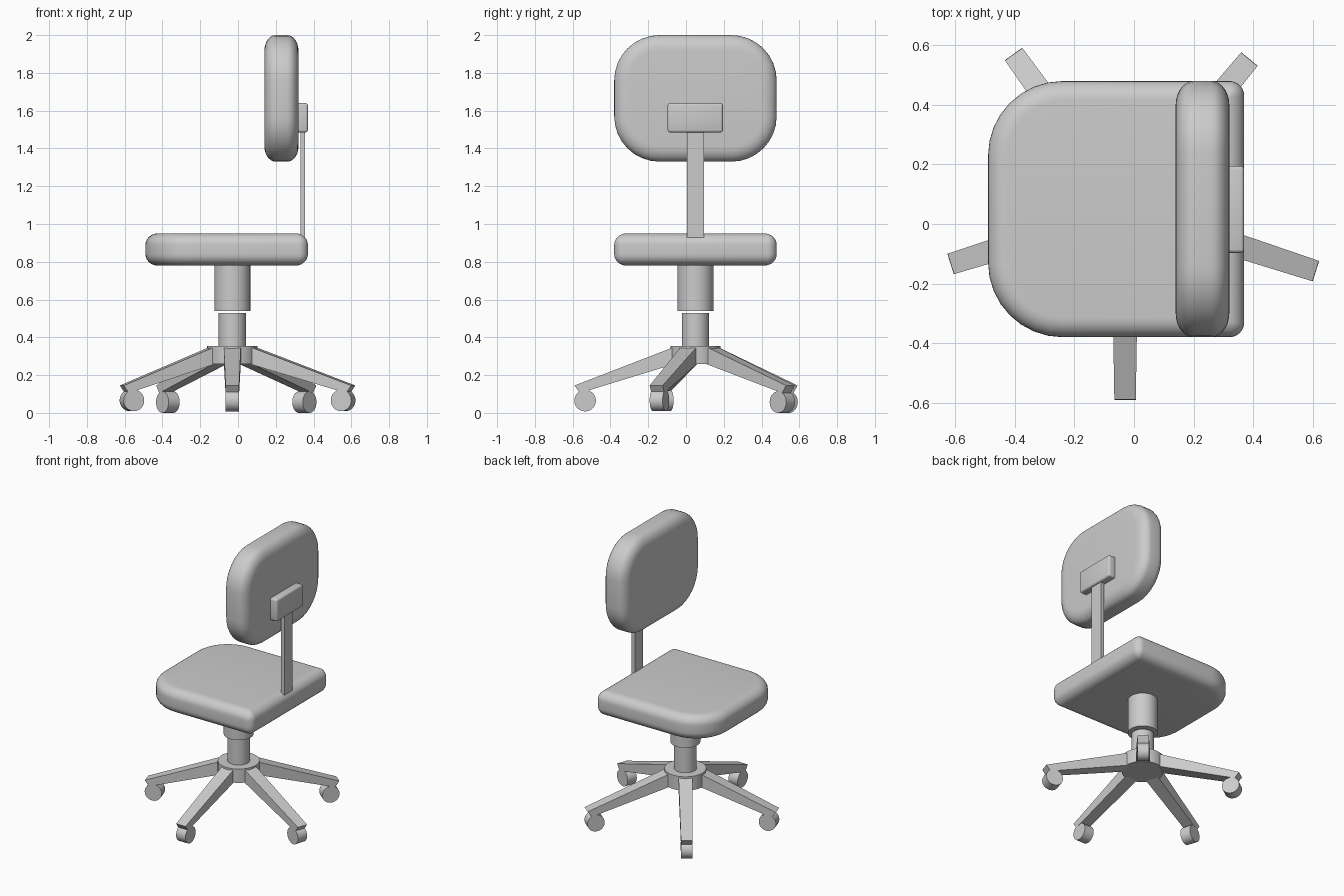
import bpy, bmesh
from math import sin, cos, pi, atan2, hypot
from mathutils import Vector

if "Cube" in bpy.data.objects:
    bpy.data.objects.remove(bpy.data.objects["Cube"])

CX, CY = -0.03, 0.05  # axis of the column


def finish(name, bm, smooth=True):
    bmesh.ops.recalc_face_normals(bm, faces=bm.faces)
    me = bpy.data.meshes.new(name)
    bm.to_mesh(me)
    bm.free()
    ob = bpy.data.objects.new(name, me)
    bpy.context.collection.objects.link(ob)
    if smooth:
        bpy.ops.object.select_all(action='DESELECT')
        ob.select_set(True)
        bpy.context.view_layer.objects.active = ob
        bpy.ops.object.shade_smooth_by_angle(angle=0.7)
    return ob


def outline(u0, u1, v0, v1, radii, d, n=8):
    """Rounded rectangle inset by d; radii start at (u1, v1), counter-clockwise."""
    u0, u1, v0, v1 = u0 + d, u1 - d, v0 + d, v1 - d
    pts = []
    for k, (u, v, su, sv) in enumerate([(u1, v1, 1, 1), (u0, v1, -1, 1),
                                        (u0, v0, -1, -1), (u1, v0, 1, -1)]):
        r = max(radii[k] - d, 0.004)
        for i in range(n + 1):
            a = (k + i / n) * pi / 2
            pts.append((u - su * r + r * cos(a), v - sv * r + r * sin(a)))
    return pts


def cushion(name, rect, w0, w1, radii, inset, depth, place, n=7):
    """Padded slab: stacked outlines with an elliptical edge rounding."""
    levels = [(inset * (1 - cos(a)), w0 + depth * (1 - sin(a)))
              for a in [pi / 2 * (1 - i / n) for i in range(n + 1)]]
    levels += [(d, w0 + w1 - w) for d, w in reversed(levels)]
    bm = bmesh.new()
    rings = [[bm.verts.new(place(u, v, w)) for u, v in outline(*rect, radii, d)]
             for d, w in levels]
    for a, b in zip(rings, rings[1:]):
        for i in range(len(a)):
            j = (i + 1) % len(a)
            bm.faces.new((a[i], a[j], b[j], b[i]))
    bm.faces.new(rings[0])
    bm.faces.new(rings[-1])
    return finish(name, bm)


def box(name, x0, x1, y0, y1, z0, z1, bevel=0):
    bm = bmesh.new()
    bmesh.ops.create_cube(bm, size=1)
    for v in bm.verts:
        v.co = ((x0 + x1) / 2 + v.co.x * (x1 - x0),
                (y0 + y1) / 2 + v.co.y * (y1 - y0),
                (z0 + z1) / 2 + v.co.z * (z1 - z0))
    if bevel:
        bmesh.ops.bevel(bm, geom=bm.edges[:], offset=bevel, segments=3,
                        profile=0.5, affect='EDGES')
    return finish(name, bm, bool(bevel))


def cylinder(name, r, z0, z1):
    bm = bmesh.new()
    bmesh.ops.create_cone(bm, cap_ends=True, segments=40, radius1=r, radius2=r, depth=z1 - z0)
    bmesh.ops.translate(bm, vec=(CX, CY, (z0 + z1) / 2), verts=bm.verts)
    return finish(name, bm)


# Seat and backrest cushions
cushion("seat", (-0.49, 0.37, -0.38, 0.48), 0.78, 0.95, (0.05, 0.25, 0.25, 0.05),
        0.065, 0.06, lambda u, v, w: (u, v, w))
cushion("backrest", (-0.38, 0.48, 1.33, 2.0), 0.14, 0.32, (0.24,) * 4,
        0.08, 0.06, lambda u, v, w: (w, u, v))

# Backrest support
box("backrest_post", 0.33, 0.355, 0.005, 0.095, 0.88, 1.5)
box("backrest_bracket", 0.30, 0.37, -0.097, 0.195, 1.485, 1.64, 0.012)

# Column and hub
cylinder("column_sleeve", 0.095, 0.54, 0.79)
cylinder("column_lower", 0.072, 0.34, 0.53)
cylinder("base_hub", 0.133, 0.258, 0.355)

# Legs and casters: tip position and wheel height
legs = [(-0.03, -0.59, 0.065), (0.61, -0.158, 0.066), (0.387, 0.553, 0.057),
        (-0.404, 0.57, 0.057), (-0.615, -0.134, 0.066)]
for i, (tx, ty, wz) in enumerate(legs, 1):
    length = hypot(tx - CX, ty - CY)
    a = atan2(ty - CY, tx - CX)
    along, side = Vector((cos(a), sin(a), 0)), Vector((-sin(a), cos(a), 0))

    def pos(r, s, z):
        return Vector((CX, CY, z)) + along * r + side * s

    # Tapered leg
    profile = [(0.10, 0.354, 0.045), (length, 0.145, 0.036),
               (length - 0.028, 0.105, 0.036), (0.10, 0.262, 0.045)]
    bm = bmesh.new()
    lf = [bm.verts.new(pos(r, h, z)) for r, z, h in profile]
    rt = [bm.verts.new(pos(r, -h, z)) for r, z, h in profile]
    bm.faces.new(lf)
    bm.faces.new(rt)
    for j in range(4):
        k = (j + 1) % 4
        bm.faces.new((lf[j], lf[k], rt[k], rt[j]))
    finish(f"leg_{i}", bm, False)

    # Caster wheel
    bm = bmesh.new()
    bmesh.ops.create_cone(bm, cap_ends=True, segments=32, radius1=0.057, radius2=0.057, depth=0.072)
    for v in bm.verts:
        v.co = pos(length - 0.056 + v.co.x, v.co.z, wz + v.co.y)
    finish(f"caster_{i}", bm)
